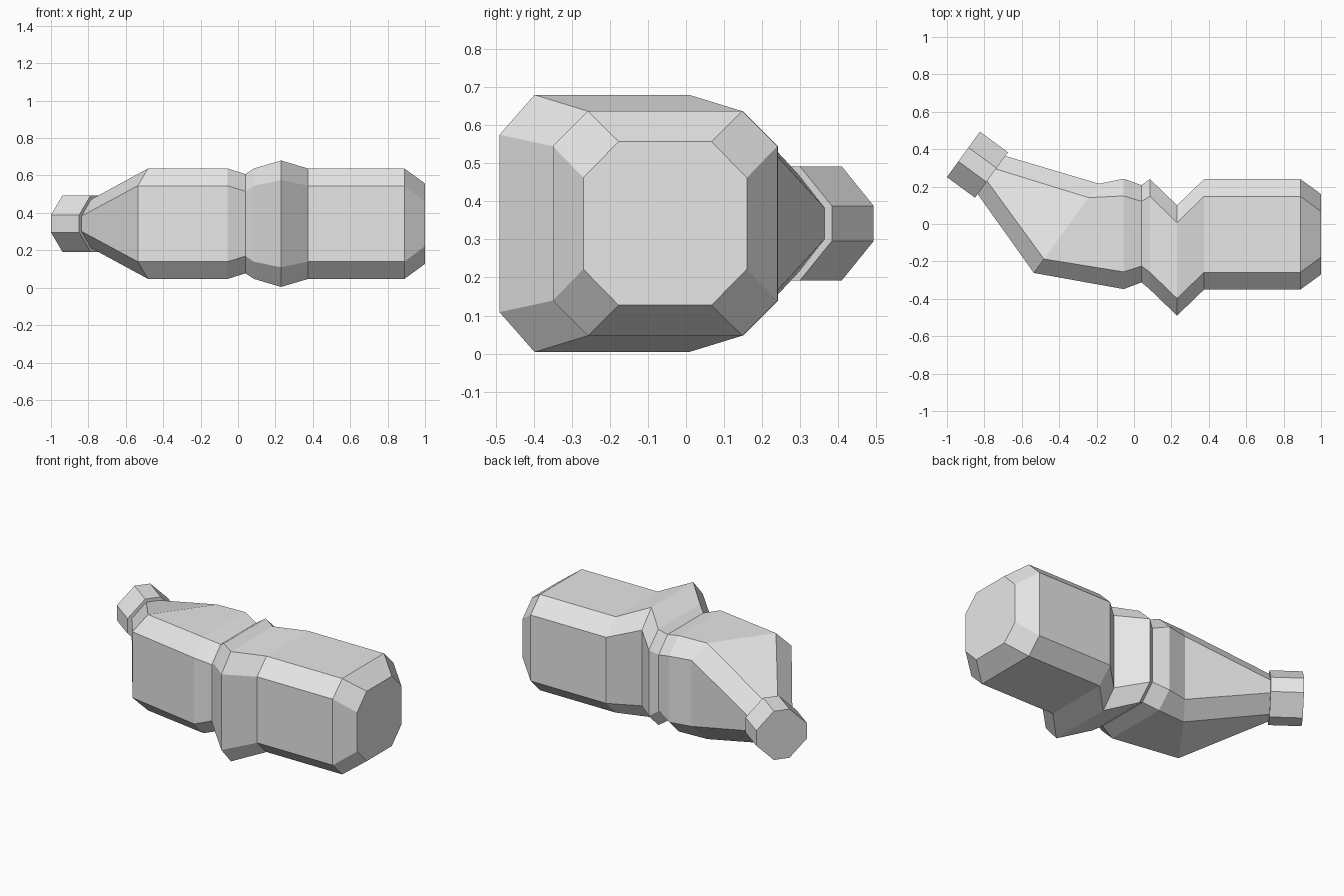
import bpy, bmesh
from math import radians, sin, cos

cube = bpy.data.objects.get("Cube")
if cube:
    bpy.data.objects.remove(cube, do_unlink=True)

grey = bpy.data.materials.new("light_grey")
grey.use_nodes = True
color = (0.8, 0.8, 0.8, 1)
grey.diffuse_color = color
grey.node_tree.nodes["Principled BSDF"].inputs["Base Color"].default_value = color

MID_Z = 0.342
BEND = radians(36)


def ring(bm, x, y, tilt, width, width_flat, height, height_flat):
    """Chamfered square section centred on (x, y); sizes are half lengths."""
    outline = [(width, height_flat), (width_flat, height),
               (-width_flat, height), (-width, height_flat),
               (-width, -height_flat), (-width_flat, -height),
               (width_flat, -height), (width, -height_flat)]
    return [bm.verts.new((x + u * sin(tilt), y + u * cos(tilt), MID_Z + v))
            for u, v in outline]


def loft(name, sections):
    """Skin the sections in order and cap both ends."""
    bm = bmesh.new()
    rings = [ring(bm, *s) for s in sections]
    for a, b in zip(rings, rings[1:]):
        for i in range(8):
            j = (i + 1) % 8
            bm.faces.new((a[i], a[j], b[j], b[i]))
    bm.faces.new(rings[0])
    bm.faces.new(rings[-1])
    bmesh.ops.recalc_face_normals(bm, faces=bm.faces)
    mesh = bpy.data.meshes.new(name)
    bm.to_mesh(mesh)
    bm.free()
    mesh.materials.append(grey)
    obj = bpy.data.objects.new(name, mesh)
    bpy.context.collection.objects.link(obj)


full = (0.295, 0.203, 0.295, 0.203)
cap = (0.215, 0.122, 0.215, 0.12)
ridge = (0.295, 0.203, 0.338, 0.233)
waist = (0.26, 0.173, 0.265, 0.173)
throat = (0.126, 0.04, 0.13, 0.041)
spout = (0.15, 0.046, 0.15, 0.046)

# Main body: bevelled end, kinked ridge, waist, then a bend tapering to the neck
loft("body", [
    (1.0, -0.055, 0, *cap),
    (0.89, -0.055, 0, *full),
    (0.375, -0.055, 0, *full),
    (0.23, -0.195, 0, *ridge),
    (0.085, -0.055, 0, *full),
    (0.04, -0.052, 0, *waist),
    (-0.055, -0.053, 0, *full),
    (-0.362, -0.023, BEND, *full),
    (-0.762, 0.262, BEND, *throat),
])

# Collar at the narrow end
loft("neck_collar", [
    (-0.762, 0.262, BEND, *spout),
    (-0.912, 0.372, BEND, *spout),
])
